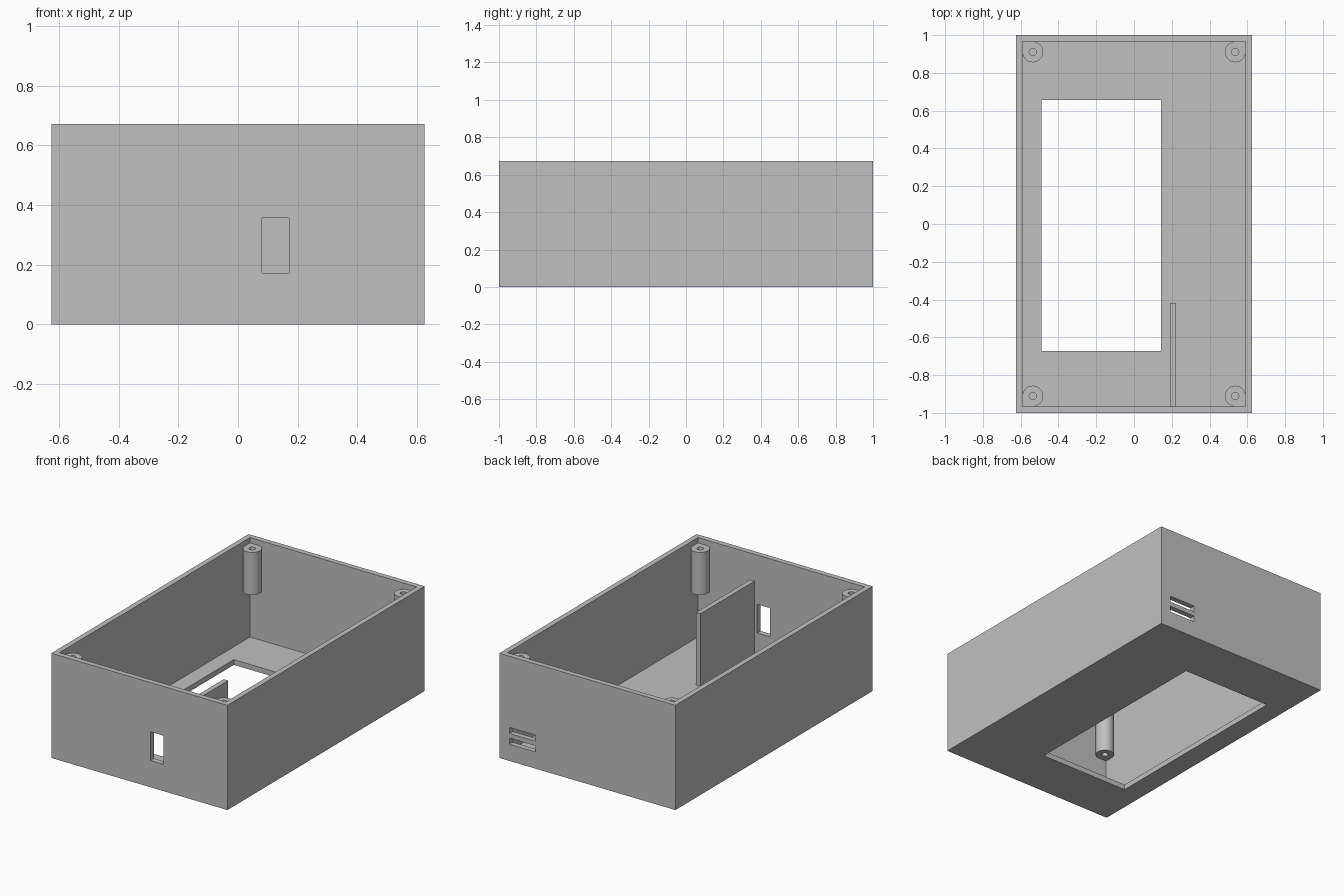
import bpy

if "Cube" in bpy.data.objects:
    bpy.data.objects.remove(bpy.data.objects["Cube"])

HX, HY, H = 0.625, 1.0, 0.672   # outer half sizes and height
WALL = 0.034
POST_R, HOLE_R = 0.055, 0.019
POST_LOW, POST_HIGH = 0.365, 0.638

grey = bpy.data.materials.new("light_grey_plastic")
grey.use_nodes = True
colour = (0.53, 0.53, 0.53, 1)
grey.diffuse_color = colour
grey.node_tree.nodes["Principled BSDF"].inputs["Base Color"].default_value = colour


def box(name, low, high):
    """Box between two opposite corners."""
    centre = [(a + b) / 2 for a, b in zip(low, high)]
    bpy.ops.mesh.primitive_cube_add(size=1, location=centre)
    ob = bpy.context.object
    ob.name = name
    ob.scale = [b - a for a, b in zip(low, high)]
    bpy.ops.object.transform_apply(location=True, rotation=False, scale=True)
    ob.data.materials.append(grey)
    return ob


def cylinder(name, x, y, radius, low, high):
    bpy.ops.mesh.primitive_cylinder_add(
        vertices=48, radius=radius, depth=high - low, location=(x, y, (low + high) / 2))
    ob = bpy.context.object
    ob.name = name
    ob.data.materials.append(grey)
    return ob


def boolean(target, other, operation="DIFFERENCE"):
    mod = target.modifiers.new(other.name, "BOOLEAN")
    mod.operation = operation
    mod.solver = "EXACT"
    mod.object = other
    other.hide_render = True
    bpy.context.view_layer.objects.active = target
    bpy.ops.object.modifier_apply(modifier=mod.name)
    bpy.data.objects.remove(other)


# Open-topped tray
case = box("case", (-HX, -HY, 0), (HX, HY, H))
openings = [
    box("cavity", (WALL - HX, WALL - HY, WALL), (HX - WALL, HY - WALL, H + 0.1)),
    box("floor_window", (-0.49, -0.672, -0.1), (0.143, 0.657, 0.1)),
    box("front_port", (0.08, -1.1, 0.172), (0.171, -0.9, 0.356)),
]
# Two vent slots in the back wall
for z in (0.107, 0.176):
    openings.append(box("back_slot", (0.367, 0.9, z), (0.554, 1.1, z + 0.039)))
for cutter in openings:
    boolean(case, cutter)

# Upright divider behind the front wall
box("divider", (0.19, -HY + WALL, WALL), (0.222, -0.417, 0.5))

# Screw posts hung in the four corners, each with a corner filler and a bore
inset = WALL + POST_R
for x_name, sx in (("right", -1), ("left", 1)):
    for y_name, sy in (("front", -1), ("back", 1)):
        x, y = sx * (HX - inset), sy * (HY - inset)
        post = cylinder(f"{y_name}_{x_name}_screw_post", x, y, POST_R, POST_LOW, POST_HIGH)
        cx, cy = sx * (HX - WALL), sy * (HY - WALL)
        filler = box("filler", (min(x, cx), min(y, cy), POST_LOW),
                     (max(x, cx), max(y, cy), POST_HIGH))
        boolean(post, filler, "UNION")
        boolean(post, cylinder("bore", x, y, HOLE_R, POST_LOW - 0.1, POST_HIGH + 0.1))
        bpy.ops.object.select_all(action="DESELECT")
        post.select_set(True)
        bpy.context.view_layer.objects.active = post
        bpy.ops.object.shade_smooth_by_angle()
